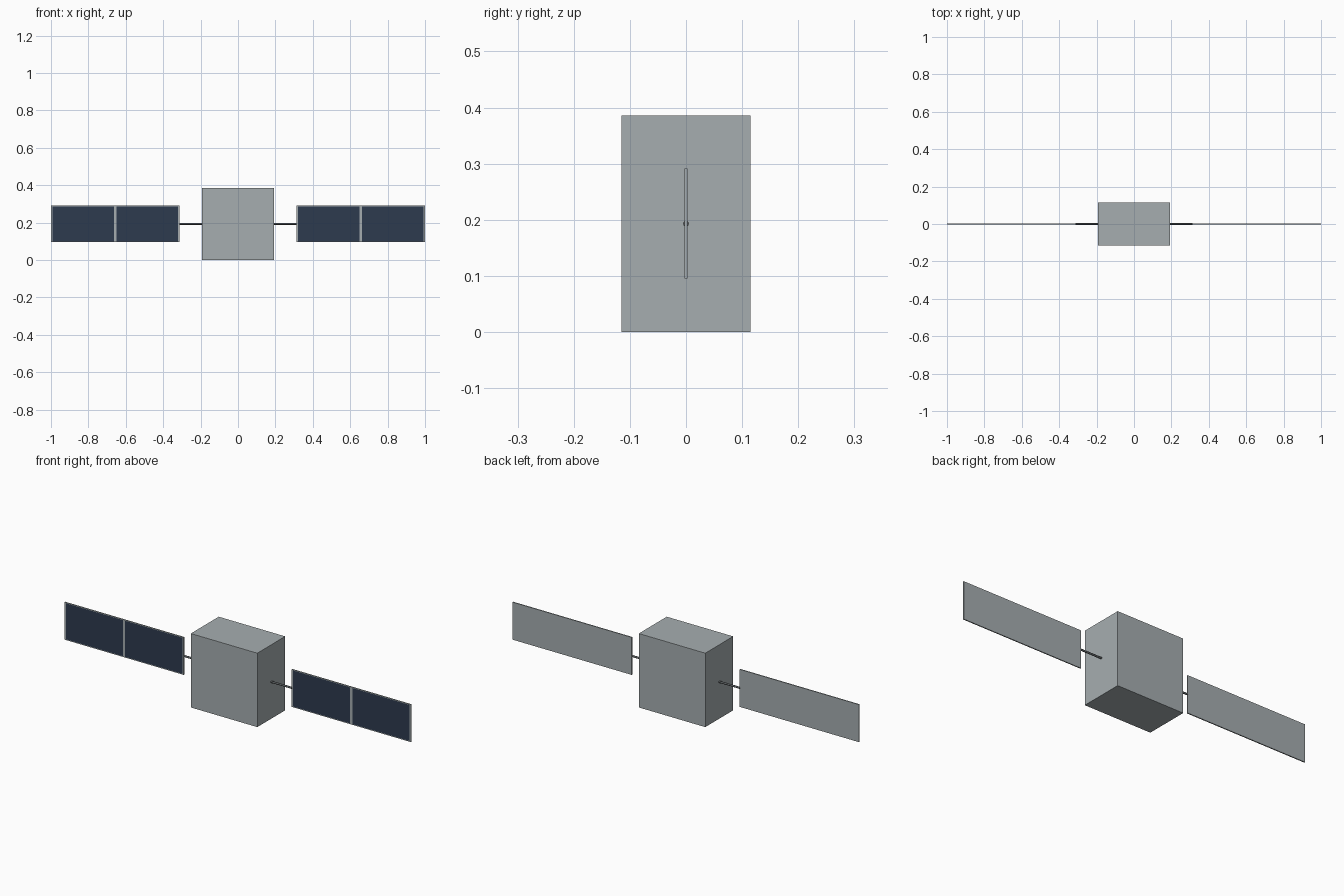
import bpy, bmesh
from mathutils import Matrix, Vector

cube = bpy.data.objects.get("Cube")
if cube:
    bpy.data.objects.remove(cube, do_unlink=True)


def material(name, rgb):
    m = bpy.data.materials.new(name)
    m.use_nodes = True
    m.diffuse_color = (*rgb, 1)
    m.node_tree.nodes["Principled BSDF"].inputs["Base Color"].default_value = (*rgb, 1)
    return m


GREY = material("satellite grey", (0.38, 0.42, 0.435))
BLUE = material("solar cell blue", (0.026, 0.043, 0.078))
DARK = material("boom dark grey", (0.1, 0.11, 0.115))

MID_Z = 0.193


def finish(name, bm, *mats):
    mesh = bpy.data.meshes.new(name)
    bm.to_mesh(mesh)
    bm.free()
    for m in mats:
        mesh.materials.append(m)
    obj = bpy.data.objects.new(name, mesh)
    bpy.context.collection.objects.link(obj)
    return obj


def box(size, centre):
    bm = bmesh.new()
    bmesh.ops.create_cube(bm, size=1, matrix=Matrix.Translation(centre) @ Matrix.Diagonal((*size, 1)))
    return bm


def cut(bm, co, normal):
    geom = bm.verts[:] + bm.edges[:] + bm.faces[:]
    bmesh.ops.bisect_plane(bm, geom=geom, plane_co=co, plane_no=normal)


# Main body
finish("body", box((0.384, 0.23, 2 * MID_Z), (0, 0, MID_Z)), GREY)

INNER, OUTER, HALF_H, RIM, GAP = 0.312, 1.0, 0.098, 0.008, 0.006
MIDDLE = (INNER + OUTER) / 2

for side, s in (("left", 1), ("right", -1)):
    # Solar panel, with two cells cut into its front face
    bm = box((OUTER - INNER, 0.0055, 2 * HALF_H), (s * MIDDLE, 0, MID_Z))
    for x in (INNER + RIM, MIDDLE - GAP, MIDDLE + GAP, OUTER - RIM):
        cut(bm, (s * x, 0, 0), (1, 0, 0))
    for z in (HALF_H - 0.004, 0.004 - HALF_H):
        cut(bm, (0, 0, MID_Z + z), (0, 0, 1))
    for f in bm.faces:
        c = f.calc_center_median()
        x = abs(c.x)
        in_cell = INNER + RIM < x < OUTER - RIM and abs(x - MIDDLE) > GAP
        if f.normal.y < -0.9 and in_cell and abs(c.z - MID_Z) < HALF_H - 0.004:
            f.material_index = 1
    finish(side + "_solar_panel", bm, GREY, BLUE)

    # Boom joining the panel to the body
    start, end = 0.19, INNER + 0.001
    bm = bmesh.new()
    place = Matrix.Translation((s * (start + end) / 2, 0, MID_Z)) @ Matrix.Rotation(1.5707963, 4, "Y")
    bmesh.ops.create_cone(bm, cap_ends=True, segments=16, radius1=0.005, radius2=0.005,
                          depth=end - start, matrix=place)
    boom = finish(side + "_boom", bm, DARK)
    for p in boom.data.polygons:
        p.use_smooth = len(p.vertices) == 4
